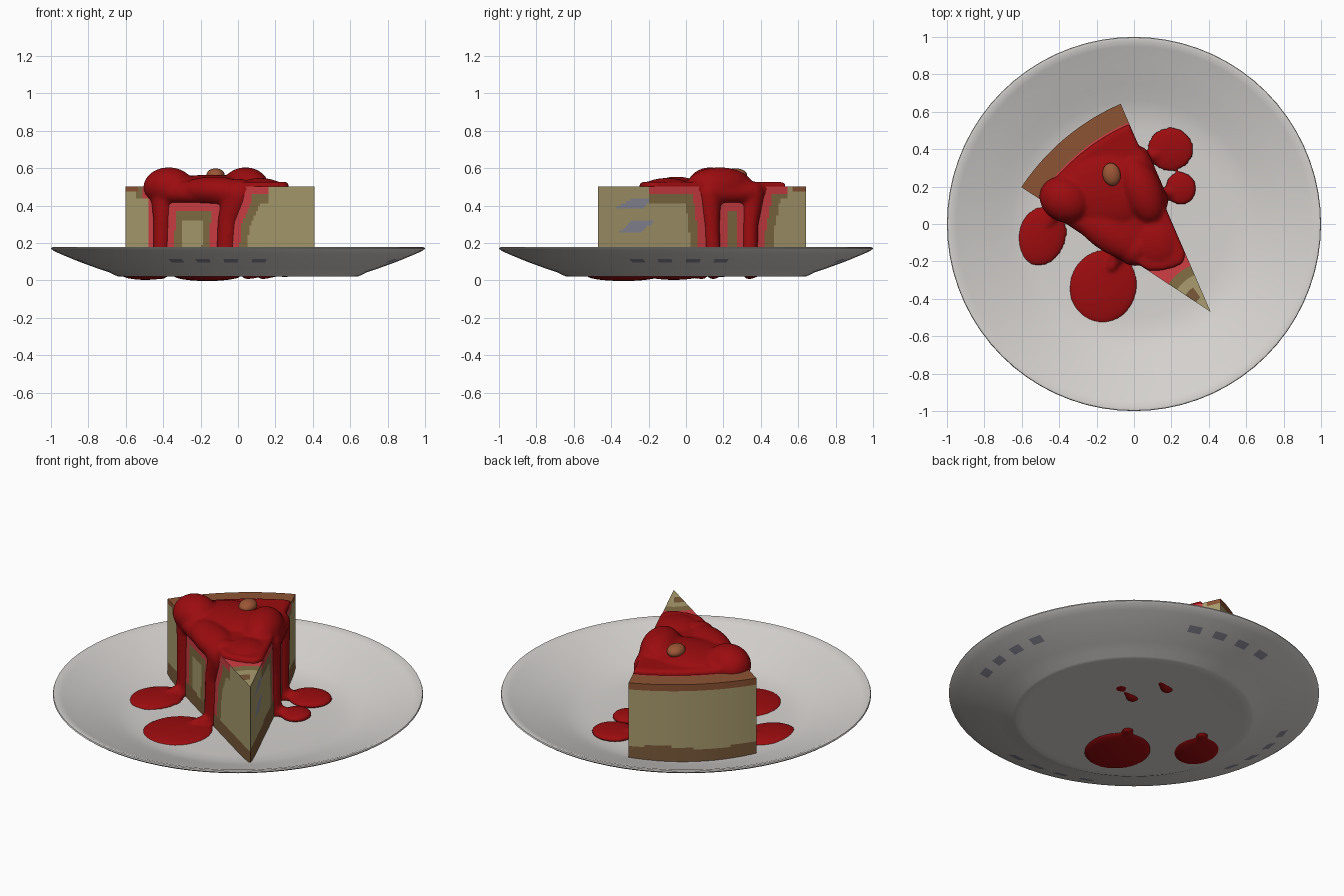
import bpy, bmesh, math
from mathutils import Vector, Matrix

if "Cube" in bpy.data.objects:
    bpy.data.objects.remove(bpy.data.objects["Cube"])

def mat(name, r, g, b):
    m = bpy.data.materials.new(name)
    lin = [((c / 255 + 0.055) / 1.055) ** 2.4 for c in (r, g, b)]
    m.diffuse_color = (*lin, 1)
    m.use_nodes = True
    m.node_tree.nodes["Principled BSDF"].inputs["Base Color"].default_value = m.diffuse_color
    return m

PLATE = mat("plate white", 214, 211, 208)
PATCH = mat("patch grey", 142, 142, 156)
CREAM = mat("filling cream", 170, 156, 110)
OLIVE = mat("filling shade", 130, 110, 68)
PINK = mat("berry stain", 208, 62, 68)
CRUST = mat("crust brown", 140, 84, 52)
BASE = mat("base brown", 122, 90, 58)
RED = mat("berry sauce", 156, 12, 15)
NUT = mat("nut brown", 156, 86, 54)

def make(name, bm, mats):
    bmesh.ops.recalc_face_normals(bm, faces=bm.faces)
    me = bpy.data.meshes.new(name)
    bm.to_mesh(me)
    bm.free()
    for m in mats:
        me.materials.append(m)
    ob = bpy.data.objects.new(name, me)
    bpy.context.collection.objects.link(ob)
    return ob

def smooth(ob, angle):
    bpy.ops.object.select_all(action='DESELECT')
    ob.select_set(True)
    bpy.context.view_layer.objects.active = ob
    bpy.ops.object.shade_smooth_by_angle(angle=math.radians(angle))

# plate: lathed profile with small grey patches under the rim
prof = [(0, .035), (.5, .035), (.59, .042), (.66, .062), (.75, .094), (.86, .134),
        (.95, .165), (.985, .179), (.997, .177), (1, .17), (.985, .158), (.95, .142),
        (.885, .115), (.84, .097), (.75, .064), (.69, .044), (.65, .025), (.635, .02),
        (.6, .021), (0, .021)]
SEG = 72
bm = bmesh.new()
rings = []
for r, z in prof:
    n = SEG if r else 1
    rings.append([bm.verts.new((r * math.cos(2 * math.pi * i / SEG),
                                r * math.sin(2 * math.pi * i / SEG), z)) for i in range(n)])
marked = {(s + 10 * k) % 360 for s in (-112.5, -17.5, 72.5, 162.5) for k in range(4)}
for j in range(len(prof) - 1):
    a, b = rings[j], rings[j + 1]
    for i in range(SEG):
        k = (i + 1) % SEG
        if len(a) == 1:
            f = bm.faces.new((a[0], b[i], b[k]))
        elif len(b) == 1:
            f = bm.faces.new((a[i], a[k], b[0]))
        else:
            f = bm.faces.new((a[i], a[k], b[k], b[i]))
        if prof[j] == (.885, .115) and (i + .5) * 360 / SEG in marked:
            f.material_index = 1
smooth(make("plate", bm, [PLATE, PATCH]), 50)

# wedge frame: tip, radius and the two cut sides
TIP = Vector((.41, -.47, 0))
RAD, A0, A1 = 1.212, math.radians(113.4), math.radians(146.6)
ZB, ZT = .035, .502

def polar(r, a, z):
    return TIP + Vector((r * math.cos(a), r * math.sin(a), z))

# sauce balls: drips run down the sides and across the plate
balls = []

def tube(pts):
    for (p, r), (q, t) in zip(pts, pts[1:]):
        n = max(2, int((q - p).length / .018))
        for i in range(n + 1):
            balls.append((p.lerp(q, i / n), r + (t - r) * i / n))

def on_side(a, side, rows):
    out = Vector((math.sin(a), -math.cos(a), 0)) * side
    return [(polar(s, a, z) + out * (.035 - r), r) for s, z, r in rows]

drips = [
    (A1, -1, [(.99, .465, .075), (.985, .33, .052), (.99, .07, .045)], (-.5, -.07)),
    (A1, -1, [(.52, .455, .09), (.565, .33, .062), (.585, .07, .052)], (-.17, -.32)),
    (A0, 1, [(.66, .46, .07), (.665, .3, .046), (.675, .07, .044)], (.25, .19)),
    (A0, 1, [(.91, .46, .07), (.89, .3, .046), (.885, .07, .042)], (.19, .40))]
for a, side, rows, pool in drips:
    tube(on_side(a, side, rows))
tube(on_side(A1, -1, [(.99, .47, .06), (.75, .465, .055), (.52, .465, .07)]))
tube(on_side(A0, 1, [(.66, .47, .06), (.78, .465, .055), (.91, .47, .06)]))
side_balls = list(balls)
for a, side, rows, pool in drips:
    p, r = on_side(a, side, rows)[-1]
    q = Vector((pool[0], pool[1], .045))
    p.z = .05
    tube([(p, .045), (p.lerp(q, .5), .032)])

# cake slice: fine grids coloured by region
def in_diamond(y, z, y0, y1, z0, z1, lean):
    y -= lean * (z - z0) / (z1 - z0)
    return z0 < z < z1 and y0 < y < y1

def colour(c, kind):
    d = c - TIP
    r = math.hypot(d.x, d.y)
    if kind == "top":
        if r > 1.1:
            return 3
        if r > .27:
            return 2
        if r > .22:
            return 1
        return 4 if .09 < r < .16 and math.atan2(d.y, d.x) > 2.2 else 0
    if c.z < .125 + .012 * math.sin(r * 9 + c.x * 14):
        return 4
    if kind == "back":
        return 3 if c.z > .465 else 0
    if r > 1.13 and c.z > .47:
        return 3
    dist = min((c - p).length - q for p, q in side_balls)
    if .3 < r < 1.1:
        dist = min(dist, .49 - c.z + .015)
    if r < 1.06 or c.z > .44:
        if dist < .042:
            return 2
        if dist < .09:
            return 1
    if kind == "right" and (in_diamond(c.y, c.z, -.38, -.24, .385, .435, .09)
                            or in_diamond(c.y, c.z, -.37, -.25, .25, .325, .14 - .05)):
        return 5
    return 0

bm = bmesh.new()

def grid(fn, nu, nv, kind):
    v = [[bm.verts.new(fn(i / nu, j / nv)) for j in range(nv + 1)] for i in range(nu + 1)]
    for i in range(nu):
        for j in range(nv):
            f = bm.faces.new((v[i][j], v[i + 1][j], v[i + 1][j + 1], v[i][j + 1]))
            f.material_index = colour(f.calc_center_median(), kind)

def ang(v):
    return A0 + (A1 - A0) * v

def zz(v):
    return ZB + (ZT - ZB) * v

grid(lambda u, v: polar(RAD * u, A1, zz(v)), 90, 36, "left")
grid(lambda u, v: polar(RAD * u, A0, zz(v)), 90, 36, "right")
grid(lambda u, v: polar(RAD, ang(u), zz(v)), 24, 36, "back")
grid(lambda u, v: polar(RAD * u, ang(v), ZT), 90, 24, "top")
grid(lambda u, v: polar(RAD * u, ang(v), ZB), 90, 24, "base")
bmesh.ops.remove_doubles(bm, verts=bm.verts, dist=.0005)
bmesh.ops.dissolve_degenerate(bm, dist=.0001, edges=bm.edges)
smooth(make("cake_slice", bm, [CREAM, OLIVE, PINK, CRUST, BASE, PATCH]), 35)

# sauce: top sheet, lumps, drips and pools fused into one skin
bm = bmesh.new()

def blob(bm, c, s, rot=0, seg=12):
    m = Matrix.Translation(c) @ Matrix.Rotation(rot, 4, 'Z') @ Matrix.Diagonal((*s, 1))
    bmesh.ops.create_uvsphere(bm, u_segments=seg, v_segments=max(8, seg // 2), radius=1, matrix=m)

for c, r in balls:
    blob(bm, c, (r, r, r))
outline = [(.40, 1), (.345, .8), (.31, .5), (.30, .2), (.34, 0)]
outline += [(1.095, v / 8) for v in range(9)]
sheet = bm.faces.new([bm.verts.new(polar(r, ang(v), .465)) for r, v in outline])
ext = bmesh.ops.extrude_face_region(bm, geom=[sheet])["geom"]
bmesh.ops.translate(bm, vec=(0, 0, .062), verts=[e for e in ext if isinstance(e, bmesh.types.BMVert)])
bmesh.ops.recalc_face_normals(bm, faces=bm.faces)
lumps = [((-.37, .13, .50), (.14, .12, .105), -.5), ((.04, .18, .50), (.11, .19, .105), .4),
         ((-.15, .18, .50), (.27, .2, .065), 0), ((.12, -.1, .49), (.12, .14, .058), .4),
         ((-.13, -.05, .48), (.22, .1, .075), -.58)]
pools = [((-.165, -.335, .029), (.185, .205, .032), -.3), ((-.495, -.065, .036), (.132, .165, .033), -.35),
         ((.195, .40, .048), (.125, .118, .027), 0), ((.25, .19, .046), (.085, .09, .027), 0)]
for c, s, rot in lumps + pools:
    blob(bm, c, s, rot, 40)
sauce = make("berry_sauce", bm, [RED])
rm = sauce.modifiers.new("fuse", 'REMESH')
rm.mode = 'VOXEL'
rm.voxel_size = .012
rm.use_smooth_shade = True
sm = sauce.modifiers.new("soften", 'SMOOTH')
sm.factor = .5
sm.iterations = 5

# nut on top
bm = bmesh.new()
blob(bm, (-.12, .265, .565), (.048, .062, .034), .2, 24)
smooth(make("nut", bm, [NUT]), 60)
